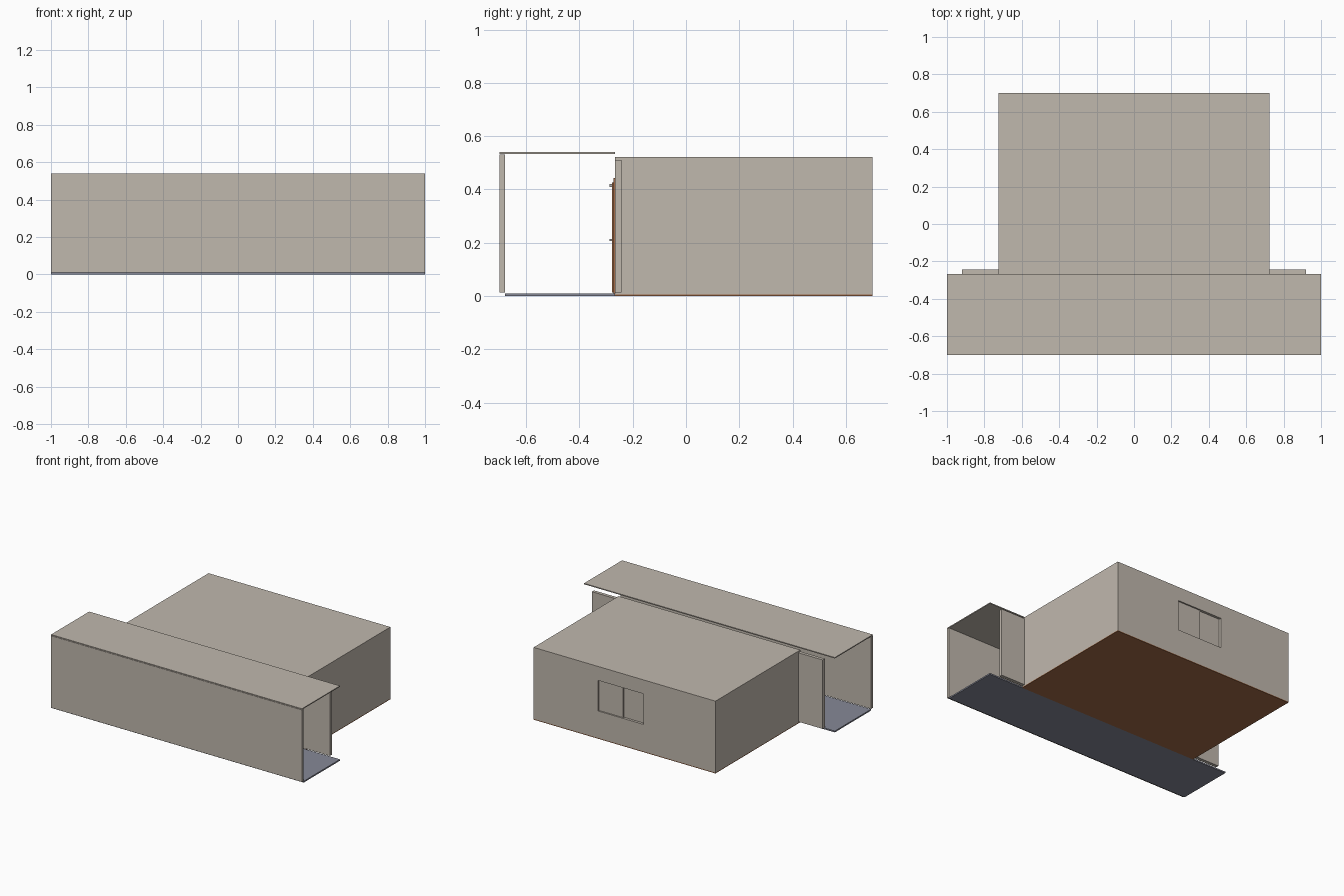
import bpy

if "Cube" in bpy.data.objects:
    bpy.data.objects.remove(bpy.data.objects["Cube"], do_unlink=True)


def material(name, rgb):
    m = bpy.data.materials.new(name)
    m.use_nodes = True
    m.diffuse_color = (*rgb, 1)
    m.node_tree.nodes["Principled BSDF"].inputs["Base Color"].default_value = (*rgb, 1)
    return m


plaster = material("warm grey plaster", (0.53, 0.48, 0.42))
slate = material("blue grey floor", (0.24, 0.25, 0.31))
wood = material("brown wood", (0.36, 0.147, 0.065))
metal = material("grey metal", (0.4, 0.4, 0.4))


def box(name, x, y, z, mat):
    """Box spanning the given (low, high) ranges."""
    bpy.ops.mesh.primitive_cube_add(size=1, location=[(a + b) / 2 for a, b in (x, y, z)])
    ob = bpy.context.object
    ob.name = name
    ob.scale = [b - a for a, b in (x, y, z)]
    bpy.ops.object.transform_apply(location=False, rotation=False, scale=True)
    ob.data.materials.append(mat)
    return ob


WIDE = (-1, 1)
ROOM = 0.725            # half width of the room
FRONT, BACK = -0.267, 0.70
THICK = 0.025
FLOOR, TOP = 0.006, 0.521
WALL_Z = (FLOOR, TOP - THICK)

# Corridor: floor, outer wall and ceiling, open at both ends
box("corridor_floor", WIDE, (-0.68, FRONT), (0, 0.01), slate)
box("corridor_outer_wall", WIDE, (-0.70, -0.68), (0.012, 0.531), plaster)
box("corridor_ceiling", WIDE, (-0.70, FRONT), (0.533, 0.54), plaster)

# Room shell
box("room_floor", (-ROOM, ROOM), (FRONT, BACK), (0, FLOOR), wood)
box("room_roof", (-ROOM, ROOM), (FRONT, BACK), (TOP - THICK, TOP), plaster)
box("room_front_wall", (-ROOM, ROOM), (FRONT, FRONT + THICK), WALL_Z, plaster)
for side, s in (("right", -1), ("left", 1)):
    box(side + "_room_wall", sorted((s * ROOM, s * (ROOM - THICK))),
        (FRONT + THICK, BACK), WALL_Z, plaster)
    box(side + "_wing_wall", sorted((s * ROOM, s * 0.92)),
        (FRONT, -0.243), (0.013, 0.51), plaster)

# Back wall pieces around the window opening
inner = ROOM - THICK
wx0, wx1, wmid = -0.152, 0.21, 0.018
wz = (0.20, 0.42)
yb = (BACK - THICK, BACK)
box("back_wall_right", (-inner, wx0), yb, WALL_Z, plaster)
box("back_wall_left", (wx1, inner), yb, WALL_Z, plaster)
box("back_wall_sill", (wx0, wx1), yb, (WALL_Z[0], wz[0]), plaster)
box("back_wall_lintel", (wx0, wx1), yb, (wz[1], WALL_Z[1]), plaster)

# Sliding window panels at two depths
box("window_panel_outer", (wmid, wx1), (0.682, 0.690), wz, plaster)
box("window_panel_inner", (wx0, wmid), (0.675, 0.682), wz, plaster)

# Door with frame, handle and closer, facing the corridor
box("door", (-0.1, 0.1), (-0.277, FRONT), (0.012, 0.425), wood)
for name, x, z in (("right_jamb", (-0.115, -0.1), (0.01, 0.443)),
                   ("left_jamb", (0.1, 0.115), (0.01, 0.443)),
                   ("head", (-0.1, 0.1), (0.425, 0.443))):
    box("door_frame_" + name, x, (-0.273, FRONT), z, wood)
box("door_handle", (0.06, 0.09), (-0.288, -0.277), (0.207, 0.213), metal)
box("door_closer", (-0.09, -0.03), (-0.288, -0.277), (0.408, 0.421), metal)
